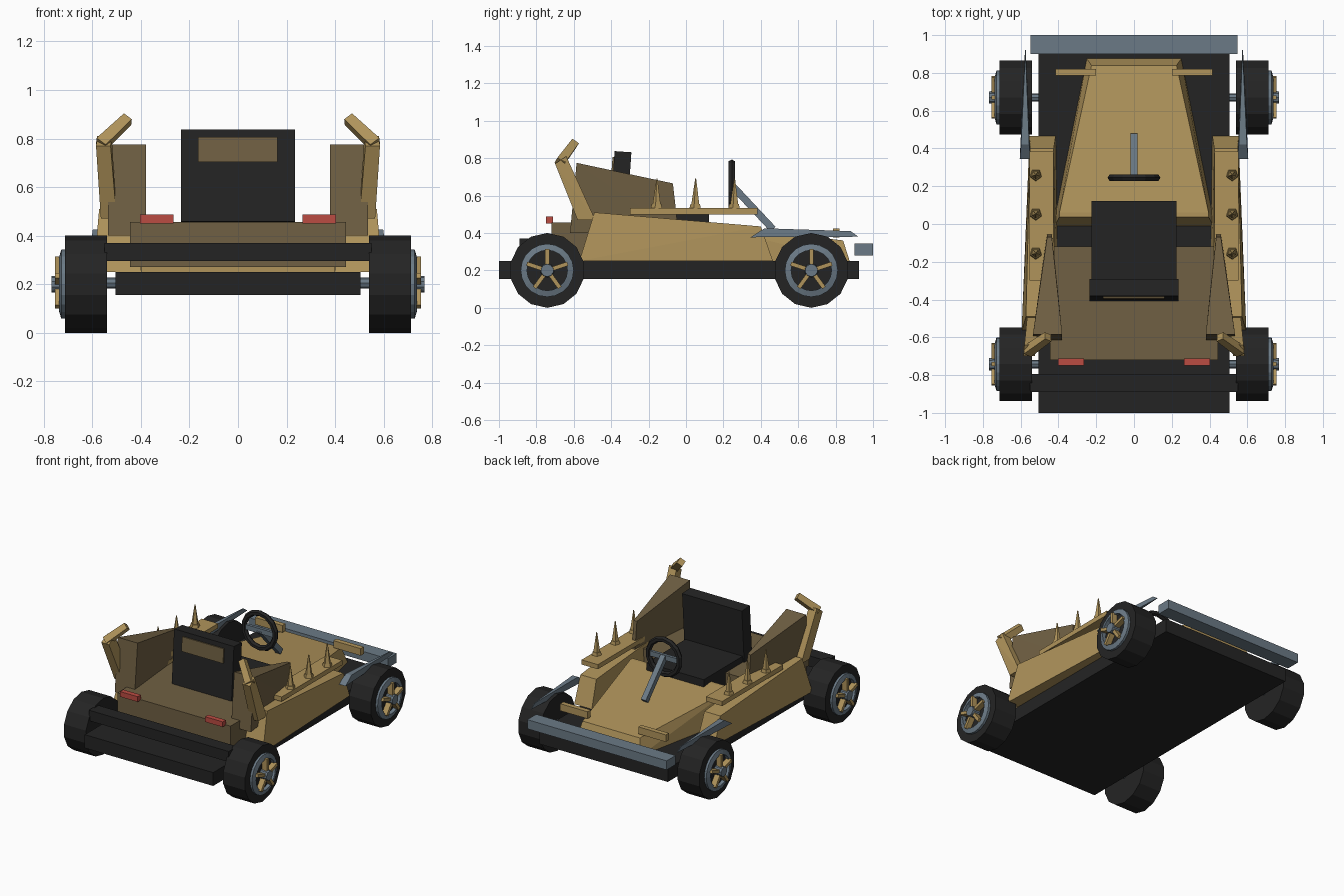
import bpy, bmesh, math
from mathutils import Matrix, Vector

if "Cube" in bpy.data.objects:
    bpy.data.objects.remove(bpy.data.objects["Cube"])


def material(name, hexcode):
    m = bpy.data.materials.new(name)
    rgb = [int(hexcode[i:i + 2], 16) / 255 for i in (0, 2, 4)]
    m.diffuse_color = [((c + 0.055) / 1.055) ** 2.4 if c > 0.04 else c / 12.92 for c in rgb] + [1]
    m.use_nodes = True
    m.node_tree.nodes["Principled BSDF"].inputs["Base Color"].default_value = m.diffuse_color
    return m


GOLD = material("gold", "B0945B")
OLIVE = material("dark olive", "706043")
STEEL = material("blue steel", "6B7A86")
BLACK = material("black", "242424")
RED = material("red", "BB4C42")


def finish(name, bm, mat):
    bmesh.ops.recalc_face_normals(bm, faces=bm.faces)
    me = bpy.data.meshes.new(name)
    bm.to_mesh(me)
    bm.free()
    me.materials.append(mat)
    ob = bpy.data.objects.new(name, me)
    bpy.context.collection.objects.link(ob)
    return ob


def hull(name, pts, mat):
    """Convex solid around corner points."""
    bm = bmesh.new()
    for p in pts:
        bm.verts.new(p)
    bmesh.ops.convex_hull(bm, input=bm.verts)
    bmesh.ops.dissolve_limit(bm, angle_limit=0.01, verts=bm.verts, edges=bm.edges)
    return finish(name, bm, mat)


def box(name, x, y, z, mat):
    return hull(name, [(a, b, c) for a in x for b in y for c in z], mat)


def quad(x0, x1, y0, y1, z):
    return [(x, y, z) for x in (x0, x1) for y in (y0, y1)]


def rod(name, a, b, r1, r2, n, mat, spin=0.0):
    """Cylinder or cone from a to b."""
    a, b = Vector(a), Vector(b)
    d = b - a
    bm = bmesh.new()
    rot = d.to_track_quat('Z', 'Y').to_matrix().to_4x4()
    mtx = Matrix.Translation((a + b) / 2) @ rot @ Matrix.Rotation(spin, 4, 'Z')
    bmesh.ops.create_cone(bm, cap_ends=True, segments=n, radius1=r1, radius2=r2,
                          depth=d.length, matrix=mtx)
    return finish(name, bm, mat)


def revolve(name, profile, n, centre, axis, mat, start=0.0):
    """Closed (radius, offset) profile swept round the 'X' or 'Y' axis."""
    bm = bmesh.new()
    rings = []
    for i in range(n):
        t = start + 2 * math.pi * i / n
        ring = []
        for r, o in profile:
            u, v = r * math.sin(t), r * math.cos(t)
            p = Vector((o, u, v)) if axis == 'X' else Vector((u, o, v))
            ring.append(bm.verts.new(p + Vector(centre)))
        rings.append(ring)
    k = len(profile)
    for i in range(n):
        p, q = rings[i], rings[(i + 1) % n]
        for j in range(k):
            bm.faces.new((p[j], p[(j + 1) % k], q[(j + 1) % k], q[j]))
    return finish(name, bm, mat)


# chassis and bumpers
box("chassis", (-.505, .505), (-1, .925), (.155, .25), BLACK)
box("rear_bumper", (-.55, .55), (-.89, -.795), (.295, .37), BLACK)
box("front_bumper", (-.548, .548), (.90, 1.0), (.28, .345), STEEL)

# central body
box("rear_sill", (-.40, .40), (-.70, -.13), (.25, .27), GOLD)
box("rear_deck", (-.445, .445), (-.72, -.12), (.27, .457), OLIVE)
hull("nose", quad(-.42, .42, -.01, .03, .25) + quad(-.25, .25, .8, .875, .25)
     + quad(-.395, .395, .037, .06, .455) + quad(-.225, .225, .80, .84, .36), GOLD)

# seat, leaning slightly forward
box("seat_cushion", (-.225, .225), (-.33, .122), (.34, .50), BLACK)
lean = Matrix.Translation((0, -.35, .645)) @ Matrix.Rotation(math.radians(-4), 4, 'X')
box("seat_back", (-.235, .235), (-.045, .045), (-.19, .19), BLACK).matrix_world = lean
box("seat_back_panel", (-.165, .162), (-.054, -.04), (.055, .157), OLIVE).matrix_world = lean

# steering
tube = [(.123 + .02 * math.cos(a), .02 * math.sin(a))
        for a in (i * math.pi / 3 for i in range(6))]
revolve("steering_wheel", tube, 14, (0, .245, .65), 'Y', BLACK)
box("steering_spoke", (-.115, .115), (.235, .255), (.632, .668), STEEL)
rod("steering_column", (0, .245, .655), (0, .465, .42), .027, .027, 4, STEEL, math.pi / 4)

for s, side in ((-1, "left"), (1, "right")):
    def m(pts):
        return [(s * x, y, z) for x, y, z in pts]

    # side pod with spiked running board
    hull(side + "_side_pod", m([
        (.40, -.57, .25), (.595, -.57, .25), (.415, .465, .25), (.553, .465, .25),
        (.42, -.49, .51), (.572, -.49, .51), (.425, .40, .435), (.55, .40, .435)]), GOLD)
    box(side + "_running_board", (s * .425, s * .553), (-.30, .383), (.50, .533), GOLD)
    for i, y in enumerate((-.155, .052, .26)):
        rod(f"{side}_spike_base_{i}", (s * .52, y, .53), (s * .52, y, .555), .034, .028, 5, GOLD)
        rod(f"{side}_spike_{i}", (s * .52, y, .55), (s * .52, y, .69), .024, .003, 5, GOLD)

    # rear wing and bent horn
    hull(side + "_wing", m([
        (.38, -.62, .40), (.535, -.62, .40), (.38, -.585, .775), (.535, -.585, .775),
        (.435, -.07, .665), (.46, -.07, .665), (.435, -.04, .40), (.46, -.04, .40)]), OLIVE)
    hull(side + "_horn", m(quad(.50, .565, -.58, -.485, .47)
                           + [(.52, -.64, .81), (.58, -.64, .81),
                              (.525, -.70, .77), (.585, -.70, .77)]), GOLD)
    rod(side + "_horn_tip", (s * .565, -.675, .775), (s * .455, -.597, .88), .035, .03, 4, GOLD)

    # front blade fender
    hull(side + "_front_blade", m([
        (.548, .345, .377), (.605, .345, .377), (.555, .42, .425), (.598, .42, .425),
        (.573, .88, .41), (.577, .88, .41), (.573, .922, .38), (.577, .922, .38)]), STEEL)

    # lights
    box(side + "_headlamp", (s * .20, s * .415), (.785, .82), (.375, .425), GOLD)
    box(side + "_tail_light", (s * .265, s * .403), (-.748, -.712), (.45, .487), RED)

    # wheels
    for end, y in (("rear", -.742), ("front", .67)):
        n = f"{side}_{end}_"
        c = (0, y, .2)
        rod(n + "axle", (s * .45, y, .205), (s * .56, y, .205), .022, .022, 8, STEEL)
        revolve(n + "tire", [(.02, s * .54), (.2, s * .54), (.2, s * .712), (.02, s * .712)],
                14, c, 'X', BLACK)
        revolve(n + "rim", [(.108, s * .70), (.142, s * .70), (.142, s * .728), (.108, s * .738)],
                20, c, 'X', STEEL)
        for k in range(5):
            spoke = box(f"{n}spoke_{k}", (s * .715, s * .754), (-.011, .011), (.02, .115), GOLD)
            spoke.matrix_world = Matrix.Translation(c) @ Matrix.Rotation(k * math.tau / 5, 4, 'X')
        rod(n + "hub", (s * .70, y, .2), (s * .768, y, .2), .038, .034, 10, STEEL)
